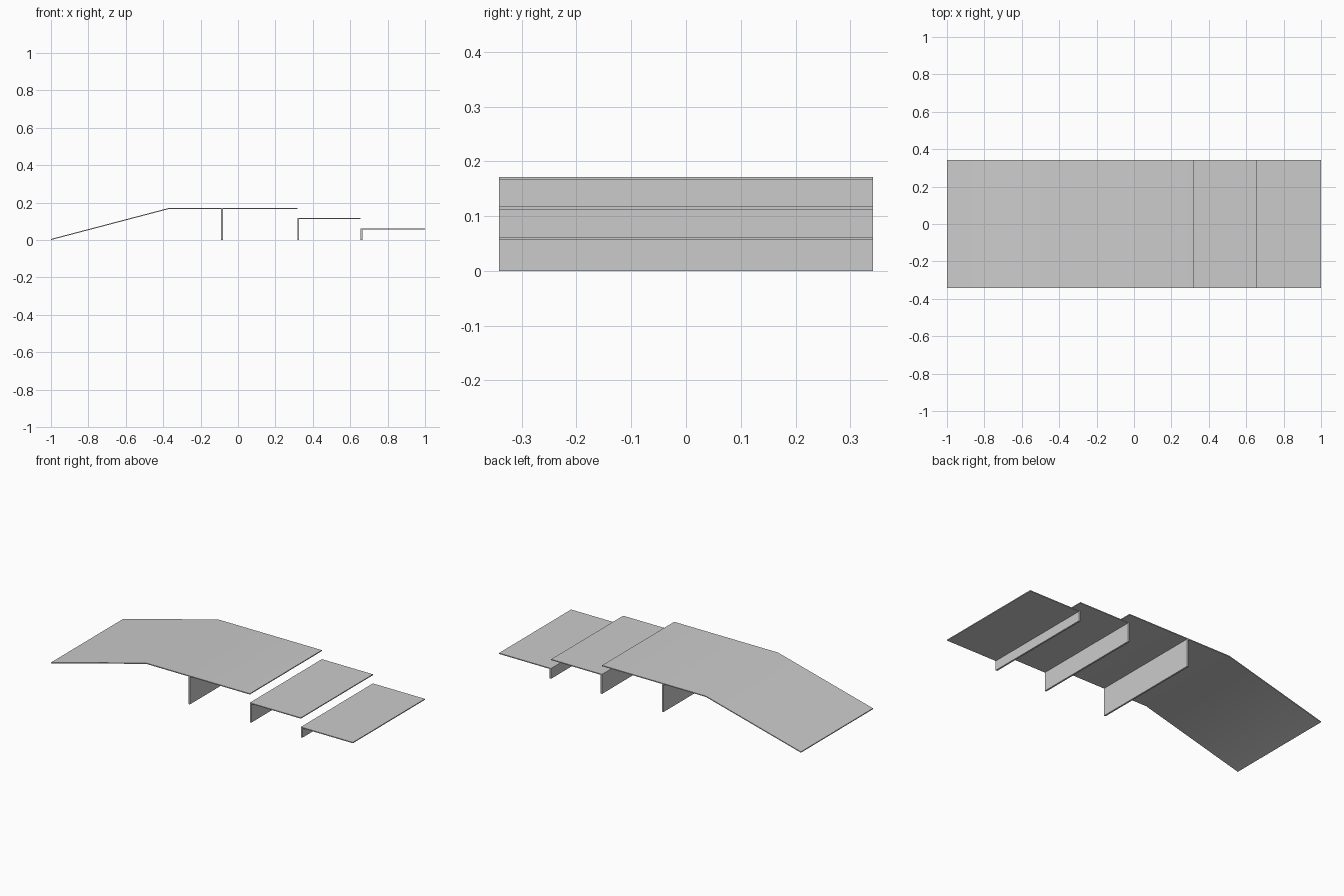
import bpy
import bmesh

cube = bpy.data.objects.get("Cube")
if cube:
    bpy.data.objects.remove(cube)

HALF_WIDTH = 0.341
SHEET = 0.0055   # plate thickness
WALL = 0.01      # support thickness

grey = bpy.data.materials.new("light grey")
grey.use_nodes = True
grey.diffuse_color = (0.6, 0.6, 0.6, 1)
grey.node_tree.nodes["Principled BSDF"].inputs["Base Color"].default_value = (0.6, 0.6, 0.6, 1)


def extrude_profile(name, profile):
    """Sweep a closed x-z outline across the full width."""
    bm = bmesh.new()
    face = bm.faces.new([bm.verts.new((x, -HALF_WIDTH, z)) for x, z in profile])
    swept = bmesh.ops.extrude_face_region(bm, geom=[face])["geom"]
    verts = [g for g in swept if isinstance(g, bmesh.types.BMVert)]
    bmesh.ops.translate(bm, verts=verts, vec=(0, 2 * HALF_WIDTH, 0))
    bmesh.ops.recalc_face_normals(bm, faces=bm.faces)
    mesh = bpy.data.meshes.new(name)
    bm.to_mesh(mesh)
    bm.free()
    mesh.materials.append(grey)
    obj = bpy.data.objects.new(name, mesh)
    bpy.context.collection.objects.link(obj)
    return obj


def box(name, x0, x1, z0, z1):
    return extrude_profile(name, [(x0, z0), (x1, z0), (x1, z1), (x0, z1)])


# Sloping ramp continuing into the flat upper deck
top = 0.171
line = [(-1, SHEET), (-0.37, top), (0.317, top)]
underside = [(x, z - SHEET) for x, z in reversed(line)]
deck = extrude_profile("ramp_and_deck", line + underside)
bpy.context.view_layer.objects.active = deck
deck.select_set(True)
bpy.ops.object.shade_smooth_by_angle()

# Upright panel under the deck
box("deck_support", -0.09, -0.09 + WALL, 0, top - SHEET)

# Two descending steps, each a tread on an upright panel
for name, x0, x1, z in [("middle_step", 0.317, 0.655, 0.117),
                        ("lower_step", 0.655, 1.0, 0.062)]:
    box(name + "_tread", x0, x1, z - SHEET, z)
    box(name + "_support", x0, x0 + WALL, 0, z - SHEET)
